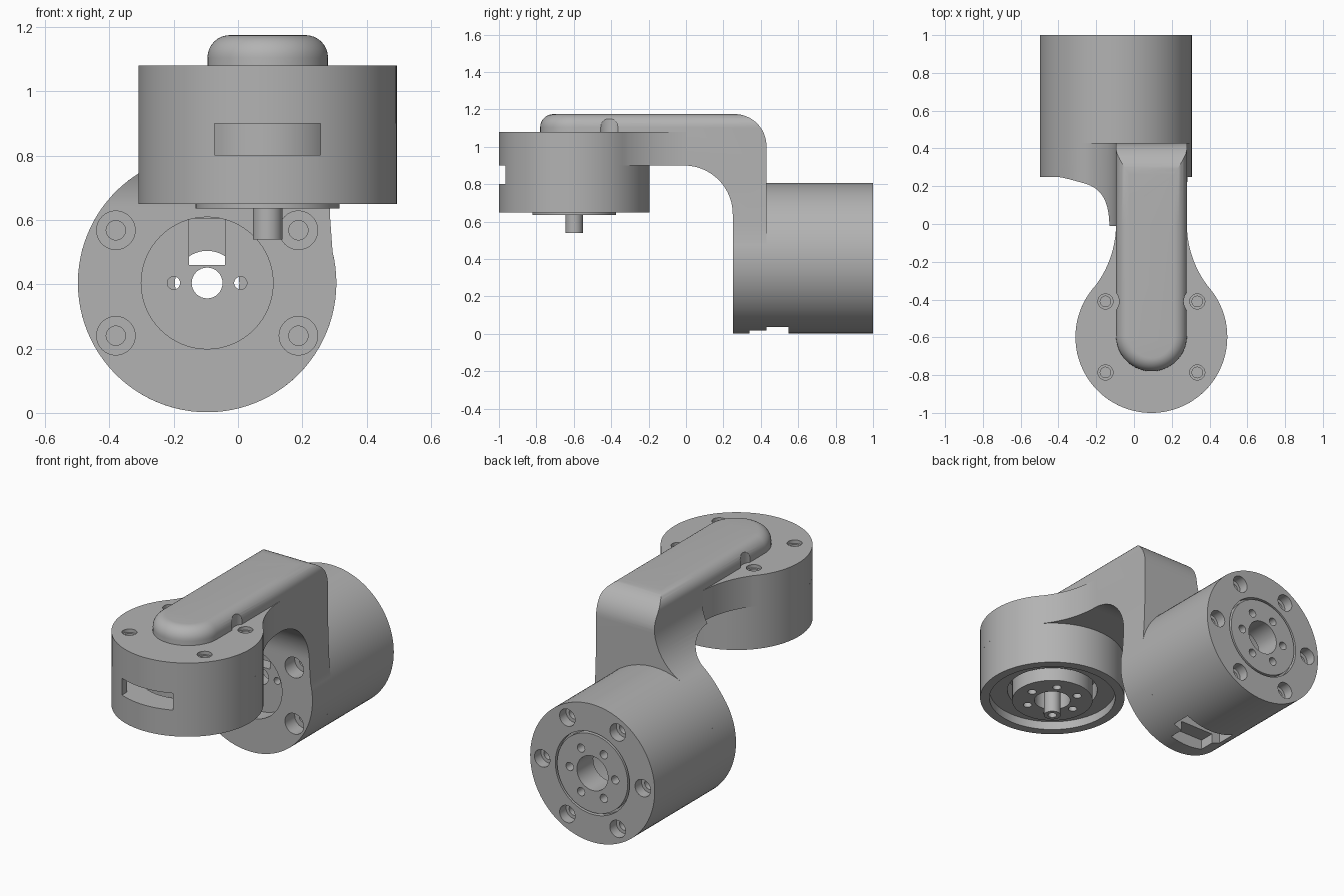
import bpy, bmesh
from math import cos, sin, radians, pi

if "Cube" in bpy.data.objects:
    bpy.data.objects.remove(bpy.data.objects["Cube"], do_unlink=True)

grey = bpy.data.materials.new("machined grey")
grey.use_nodes = True
grey.diffuse_color = (0.45, 0.45, 0.45, 1)
grey.node_tree.nodes["Principled BSDF"].inputs["Base Color"].default_value = (0.45, 0.45, 0.45, 1)

SEG = 96
LOWER = (-0.096, 0.404)     # x, z of the lower drive axis, running along y
UPPER = (0.092, -0.598)     # x, y of the upper drive axis, running along z
R = 0.402                   # housing radius
LEFT, RIGHT = -0.095, 0.28  # sides of the arm
TOP = 1.175


def solid(name, rings, tube=False):
    """Skin a stack of point rings; close it on itself if tube, else cap it."""
    bm = bmesh.new()
    rows = [[bm.verts.new(p) for p in ring] for ring in rings]
    n = len(rows[0])
    pairs = list(zip(rows, rows[1:])) + ([(rows[-1], rows[0])] if tube else [])
    for a, b in pairs:
        for i in range(n):
            j = (i + 1) % n
            bm.faces.new((a[i], a[j], b[j], b[i]))
    if not tube:
        bm.faces.new(rows[0])
        bm.faces.new(rows[-1])
    bmesh.ops.recalc_face_normals(bm, faces=bm.faces)
    mesh = bpy.data.meshes.new(name)
    bm.to_mesh(mesh)
    bm.free()
    mesh.materials.append(grey)
    ob = bpy.data.objects.new(name, mesh)
    bpy.context.collection.objects.link(ob)
    return ob


def place(axis, u, v, h):
    return {"x": (h, u, v), "y": (u, h, v), "z": (u, v, h)}[axis]


def turned(name, axis, centre, profile, tube=False, seg=SEG):
    """Round part from (radius, height) points."""
    ring = [2 * pi * i / seg for i in range(seg)]
    return solid(name, [[place(axis, centre[0] + r * cos(a), centre[1] + r * sin(a), h)
                         for a in ring] for r, h in profile], tube)


def prism(name, axis, outline, h0, h1):
    return solid(name, [[place(axis, u, v, h) for u, v in outline] for h in (h0, h1)])


def box(x0, x1, y0, y1, z0, z1):
    return prism("cutter", "z", [(x0, y0), (x1, y0), (x1, y1), (x0, y1)], z0, z1)


def arc(centre, r, start, end, n=16):
    angles = [radians(start + (end - start) * i / n) for i in range(n + 1)]
    return [(centre[0] + r * cos(a), centre[1] + r * sin(a)) for a in angles]


def combine(ob, other, operation="DIFFERENCE"):
    other.hide_render = True
    mod = ob.modifiers.new("cut", "BOOLEAN")
    mod.operation, mod.solver, mod.object = operation, "EXACT", other
    bpy.context.view_layer.objects.active = ob
    bpy.ops.object.modifier_apply(modifier=mod.name)
    bpy.data.objects.remove(other, do_unlink=True)


def drill(ob, axis, centre, profile, seg=32):
    combine(ob, turned("cutter", axis, centre, profile, seg=seg))


def hexagon(centre, r):
    return [(centre[0] + r * cos(k * pi / 3), centre[1] + r * sin(k * pi / 3)) for k in range(6)]


def corners(centre, du, dv):
    return [(centre[0] + i * du, centre[1] + j * dv) for i in (-1, 1) for j in (-1, 1)]


# Upright plate: bent side profile cut to the front outline
bend = (arc((0.26, TOP - 0.17), 0.17, 90, 0) + [(0.43, -0.01), (0.25, -0.01)]
        + arc((-0.01, 0.64), 0.26, 0, 90, 24) + [(-0.01, TOP)])
upright = prism("upright_plate", "x", bend, -0.6, 0.5)
front = (arc(LOWER, R, 14, -244.3, 72) + arc((-0.402, 1.043), 0.307, -64.3, 0)[1:]
         + arc((LEFT + 0.07, TOP - 0.07), 0.07, 180, 90, 8)
         + arc((RIGHT - 0.07, TOP - 0.07), 0.07, 90, 0, 8)
         + [(RIGHT, 0.9), (0.282, 0.75), (0.287, 0.6)])
combine(upright, prism("cutter", "y", front, -0.1, 0.6), "INTERSECT")

# Register, shaft bore, slot, pin holes, bolt holes and lower window
drill(upright, "y", LOWER, [(0.205, 0.2), (0.205, 0.35)], 64)
drill(upright, "y", LOWER, [(0.048, 0.3), (0.048, 0.5)])
for side in (-1, 1):
    drill(upright, "y", (LOWER[0] + side * 0.104, LOWER[1]), [(0.02, 0.3), (0.02, 0.5)], 24)
combine(upright, box(LOWER[0] - 0.056, LOWER[0] + 0.056, 0.3, 0.5, 0.46, 0.605))
for c in corners(LOWER, 0.284, 0.164):
    drill(upright, "y", c, [(0.06, 0.2), (0.06, 0.34), (0.03, 0.34), (0.03, 0.41)])
combine(upright, box(LOWER[0] - 0.11, LOWER[0] + 0.11, 0.34, 0.5, -0.1, 0.075))

# Flange over the upper drive, flaring out from the arm
flange_outline = (arc(UPPER, R, 39.4, -219.4, 72)
                  + arc((LEFT - 0.543, 0), 0.543, -39.4, 0)[1:]
                  + [(LEFT, 0.02), (RIGHT, 0.02)]
                  + arc((RIGHT + 0.543, 0), 0.543, 180, 219.4)[:-1])
flange = prism("upper_flange", "z", flange_outline, 0.9, 1.08)
bolts = corners(UPPER, 0.243, 0.188)
for c in bolts:
    drill(flange, "z", c, [(0.028, 0.94), (0.028, 1.06), (0.04, 1.06), (0.04, 1.1)])

# Raised rib along the top of the arm, with rounded nose and edges
mid, half = (LEFT + RIGHT) / 2, (RIGHT - LEFT) / 2
levels = [(half, 1.0)] + [(half - 0.07 + r, TOP - 0.07 + h) for r, h in arc((0, 0), 0.07, 0, 90, 8)]
rib = solid("arm_rib", [[(x, y, z) for x, y in [(mid + w, 0.02)]
                         + arc((mid, -0.592), w, 0, -180, 40) + [(mid - w, 0.02)]]
                        for w, z in levels])
for c in bolts:
    if c[1] > UPPER[1]:
        drill(rib, "z", c, [(0.072, 1.05), (0.072, 1.16)])

# Lower drive housing with hub groove, bores and window
lower = turned("lower_drive_housing", "y", LOWER,
               [(R, 0.43), (R, 1.0), (0.24, 1.0), (0.24, 0.97), (0.228, 0.97), (0.228, 1.0),
                (0.1, 1.0), (0.1, 0.85), (0.34, 0.85), (0.34, 0.43)], True)
for c in hexagon(LOWER, 0.325):
    drill(lower, "y", c, [(0.03, 0.88), (0.03, 0.94), (0.05, 0.94), (0.05, 1.1)])
for c in hexagon(LOWER, 0.147):
    drill(lower, "y", c, [(0.024, 0.9), (0.024, 1.1)], 24)
combine(lower, box(LOWER[0] - 0.165, LOWER[0] + 0.165, 0.4, 0.547, -0.1, 0.15))

# Upper drive housing, open below, with a front window
upper = turned("upper_drive_housing", "z", UPPER,
               [(R, 0.9), (R, 0.65), (0.35, 0.65), (0.35, 0.70), (0.25, 0.70),
                (0.25, 0.80), (0.36, 0.80), (0.36, 0.9)], True)
combine(upper, box(UPPER[0] - 0.165, UPPER[0] + 0.165, -1.1, -0.85, 0.802, 0.95))

# Upper drive hub and hollow output shaft
hub = turned("upper_hub", "z", UPPER, [(0.224, 0.9), (0.224, 0.635), (0.1, 0.635), (0.1, 0.9)], True)
for c in hexagon(UPPER, 0.147):
    drill(hub, "z", c, [(0.024, 0.6), (0.024, 0.73)], 24)
turned("output_shaft", "z", UPPER, [(0.046, 0.92), (0.046, 0.54), (0.024, 0.54), (0.024, 0.92)], True, 48)

# Smooth curved walls, keep machined edges sharp
for ob in bpy.context.scene.objects:
    ob.select_set(ob.type == "MESH")
bpy.context.view_layer.objects.active = upright
bpy.ops.object.shade_smooth_by_angle(angle=radians(25))
